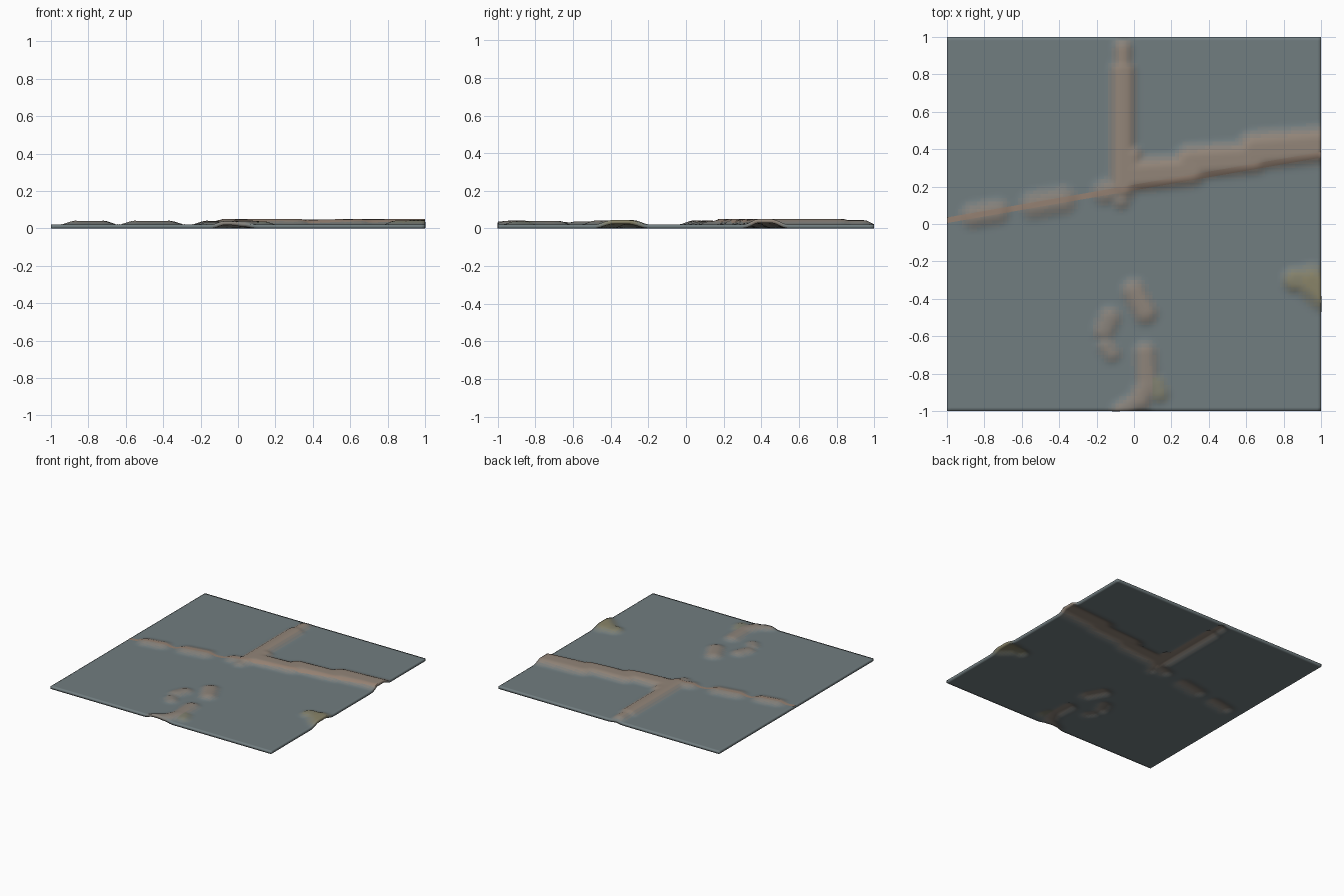
import bpy, bmesh, math
from mathutils import Vector

if "Cube" in bpy.data.objects:
    bpy.data.objects.remove(bpy.data.objects["Cube"])

N = 100          # grid resolution
BASE = 0.02      # sheet thickness


def line_y(x):
    return 0.02 + (x + 1) * 0.175


# Ridge segments: x1, y1, x2, y2, height, core half width, falloff
segments = [
    (-0.06, 0.20, -0.06, 0.82, 0.029, 0.02, 0.07),
    (-0.06, 0.82, -0.06, 0.94, 0.024, 0.01, 0.06),
    (-0.86, line_y(-.86), -0.73, line_y(-.73), 0.020, 0.01, 0.08),
    (-0.54, line_y(-.54), -0.38, line_y(-.38), 0.020, 0.01, 0.09),
    (-0.16, 0.17, -0.05, 0.19, 0.020, 0.01, 0.08),
    (-0.04, 0.26, 0.30, 0.28, 0.029, 0.035, 0.08),
    (0.30, 0.33, 0.64, 0.35, 0.028, 0.035, 0.08),
    (0.65, 0.39, 1.05, 0.42, 0.029, 0.04, 0.09),
    (-0.04, 0.22, -0.02, 0.36, 0.028, 0.02, 0.07),
    (-0.07, 0.13, -0.07, 0.17, 0.018, 0.01, 0.06),
    (0.00, -0.36, 0.06, -0.47, 0.022, 0.012, 0.08),
    (-0.13, -0.50, -0.16, -0.57, 0.018, 0.012, 0.07),
    (-0.15, -0.65, -0.12, -0.69, 0.015, 0.01, 0.06),
    (0.06, -0.69, 0.07, -0.84, 0.020, 0.015, 0.07),
    (0.07, -0.86, 0.03, -0.94, 0.021, 0.015, 0.07),
    (0.03, -0.94, -0.07, -1.00, 0.018, 0.012, 0.06),
]
golden = [
    (0.86, -0.30, 0.95, -0.30, 0.021, 0.025, 0.06),
    (0.95, -0.31, 1.02, -0.37, 0.024, 0.03, 0.09),
    (0.11, -0.86, 0.13, -0.90, 0.018, 0.01, 0.07),
]


def rise(x, y, segs):
    best = 0
    for x1, y1, x2, y2, h, core, fall in segs:
        dx, dy = x2 - x1, y2 - y1
        t = max(0, min(1, ((x - x1) * dx + (y - y1) * dy) / (dx * dx + dy * dy)))
        d = math.hypot(x - x1 - t * dx, y - y1 - t * dy)
        k = max(0, min(1, 1 - (d - core) / fall))
        best = max(best, h * k * k * (3 - 2 * k))
    return best


def height(x, y):
    h = max(rise(x, y, segments), rise(x, y, golden))
    # the right-hand ridge falls away faster below the diagonal line
    if x > 0 and 0 < y < line_y(x):
        h *= max(0, 1 - (line_y(x) - y) / 0.08)
    return h


def mat(name, col):
    m = bpy.data.materials.new(name)
    m.diffuse_color = (*col, 1)
    m.use_nodes = True
    m.node_tree.nodes["Principled BSDF"].inputs["Base Color"].default_value = m.diffuse_color
    return m


def mix(a, b, t):
    return [p + (q - p) * t for p, q in zip(a, b)]


GREY, TAN, GOLD = (0.165, 0.205, 0.215), (0.29, 0.235, 0.19), (0.25, 0.23, 0.14)
LEVELS = 6

# Terrain sheet with raised ridges
bm = bmesh.new()
bmesh.ops.create_grid(bm, x_segments=N, y_segments=N, size=1)
for v in bm.verts:
    v.co.z = BASE + height(v.co.x, v.co.y)
for f in bm.faces:
    c = f.calc_center_median()
    t = min(1, (c.z - BASE) / 0.024)
    f.material_index = round(t * LEVELS)
    if f.material_index and rise(c.x, c.y, golden) > rise(c.x, c.y, segments):
        f.material_index += LEVELS
    f.smooth = True
me = bpy.data.meshes.new("terrain")
bm.to_mesh(me)
bm.free()
terrain = bpy.data.objects.new("terrain", me)
bpy.context.collection.objects.link(terrain)
me.materials.append(mat("ground_grey", GREY))
for label, tone in (("tan", TAN), ("gold", GOLD)):
    for i in range(1, LEVELS + 1):
        me.materials.append(mat(f"{label}_{i}", mix(GREY, tone, i / LEVELS)))
sol = terrain.modifiers.new("thickness", "SOLIDIFY")
sol.thickness = BASE
sol.offset = -1

# Narrow track draped along the diagonal
bm = bmesh.new()
rows = []
for i in range(101):
    x = -1 + 2 * i / 100
    row = []
    for off in (-0.015, 0, 0.015):
        y = line_y(x) + off
        row.append(bm.verts.new((x, y, BASE + 0.0015 + height(x, y))))
    rows.append(row)
for a, b in zip(rows, rows[1:]):
    for j in range(2):
        bm.faces.new((a[j], b[j], b[j + 1], a[j + 1])).smooth = True
me = bpy.data.meshes.new("diagonal_track")
bm.to_mesh(me)
bm.free()
track = bpy.data.objects.new("diagonal_track", me)
bpy.context.collection.objects.link(track)
me.materials.append(mat("track_tan", (0.30, 0.22, 0.17)))
